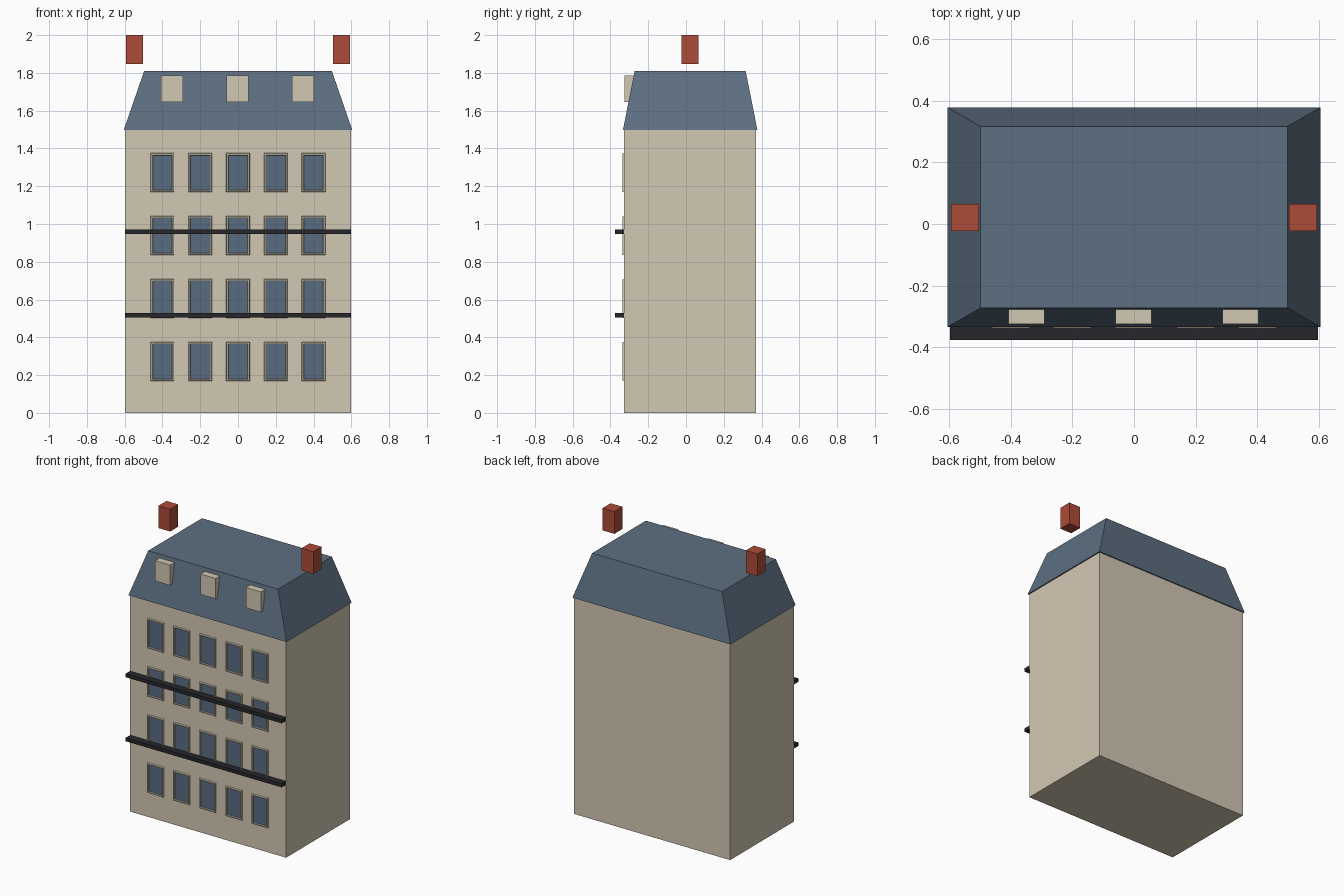
import bpy
import bmesh

default = bpy.data.objects.get("Cube")
if default:
    bpy.data.objects.remove(default, do_unlink=True)


def material(name, rgb):
    mat = bpy.data.materials.new(name)
    mat.use_nodes = True
    mat.diffuse_color = (*rgb, 1)
    mat.node_tree.nodes["Principled BSDF"].inputs["Base Color"].default_value = (*rgb, 1)
    return mat


STONE = material("cream stone", (0.65, 0.58, 0.45))
SLATE = material("blue slate", (0.11, 0.16, 0.22))
GLASS = material("blue glass", (0.10, 0.15, 0.22))
IRON = material("black iron", (0.02, 0.02, 0.025))
BRICK = material("red brick", (0.42, 0.07, 0.04))


def finish(name, bm, *mats):
    bmesh.ops.recalc_face_normals(bm, faces=bm.faces)
    mesh = bpy.data.meshes.new(name)
    bm.to_mesh(mesh)
    bm.free()
    for mat in mats:
        mesh.materials.append(mat)
    obj = bpy.data.objects.new(name, mesh)
    bpy.context.collection.objects.link(obj)
    return obj


def block(name, x, y, z, mat, top_x=None, top_y=None):
    """Box between (low, high) ranges, with an optional different top rectangle."""
    bm = bmesh.new()
    bmesh.ops.create_cube(bm, size=1)
    for v in bm.verts:
        i, j, k = (int(c > 0) for c in v.co)
        xr = top_x if k and top_x else x
        yr = top_y if k and top_y else y
        v.co = (xr[i], yr[j], z[k])
    return finish(name, bm, mat)


FRONT = -0.327


def window(name, cx, z0):
    """Raised surround with sloped outer edge and a pane set inside it."""
    bm = bmesh.new()
    w, h = 0.063, 0.104
    rings = []
    # inset from the outer edge, depth in front of the wall
    for inset, depth in ((0, -0.002), (0.003, 0.010), (0.010, 0.010), (0.012, 0.002)):
        a, b = w - inset, h - inset
        rings.append([bm.verts.new((cx + sx * a, FRONT - depth, z0 + sz * b))
                      for sx, sz in ((-1, -1), (1, -1), (1, 1), (-1, 1))])
    for r, s in zip(rings, rings[1:]):
        for i in range(4):
            j = (i + 1) % 4
            bm.faces.new((r[i], r[j], s[j], s[i]))
    pane = bm.faces.new(rings[-1])
    pane.material_index = 1
    bm.faces.new(rings[0][::-1])
    return finish(name, bm, STONE, GLASS)


# Main masonry and mansard roof
block("walls", (-0.597, 0.597), (FRONT, 0.37), (0, 1.5), STONE)
block("mansard_roof", (-0.605, 0.605), (-0.334, 0.378), (1.497, 1.81), SLATE,
      top_x=(-0.497, 0.497), top_y=(-0.272, 0.316))

# Windows
for floor in range(4):
    for col in range(5):
        window(f"window_{floor + 1}_{col + 1}", (col - 2) * 0.2, 0.272 + floor * 0.3333)

# Balcony rails
for name, z in (("lower_balcony", 0.517), ("upper_balcony", 0.96)):
    block(name, (-0.597, 0.597), (-0.376, FRONT), (z - 0.012, z + 0.012), IRON)

# Roof dormers
for name, x in (("right_dormer", -0.349), ("middle_dormer", -0.002), ("left_dormer", 0.345)):
    block(name, (x - 0.058, x + 0.058), (-0.325, -0.265), (1.645, 1.786), STONE)

# Chimney stacks
for name, side in (("right_chimney", -1), ("left_chimney", 1)):
    x = side * 0.548
    block(name, (x - 0.045, x + 0.045), (-0.023, 0.065), (1.846, 2.0), BRICK)
